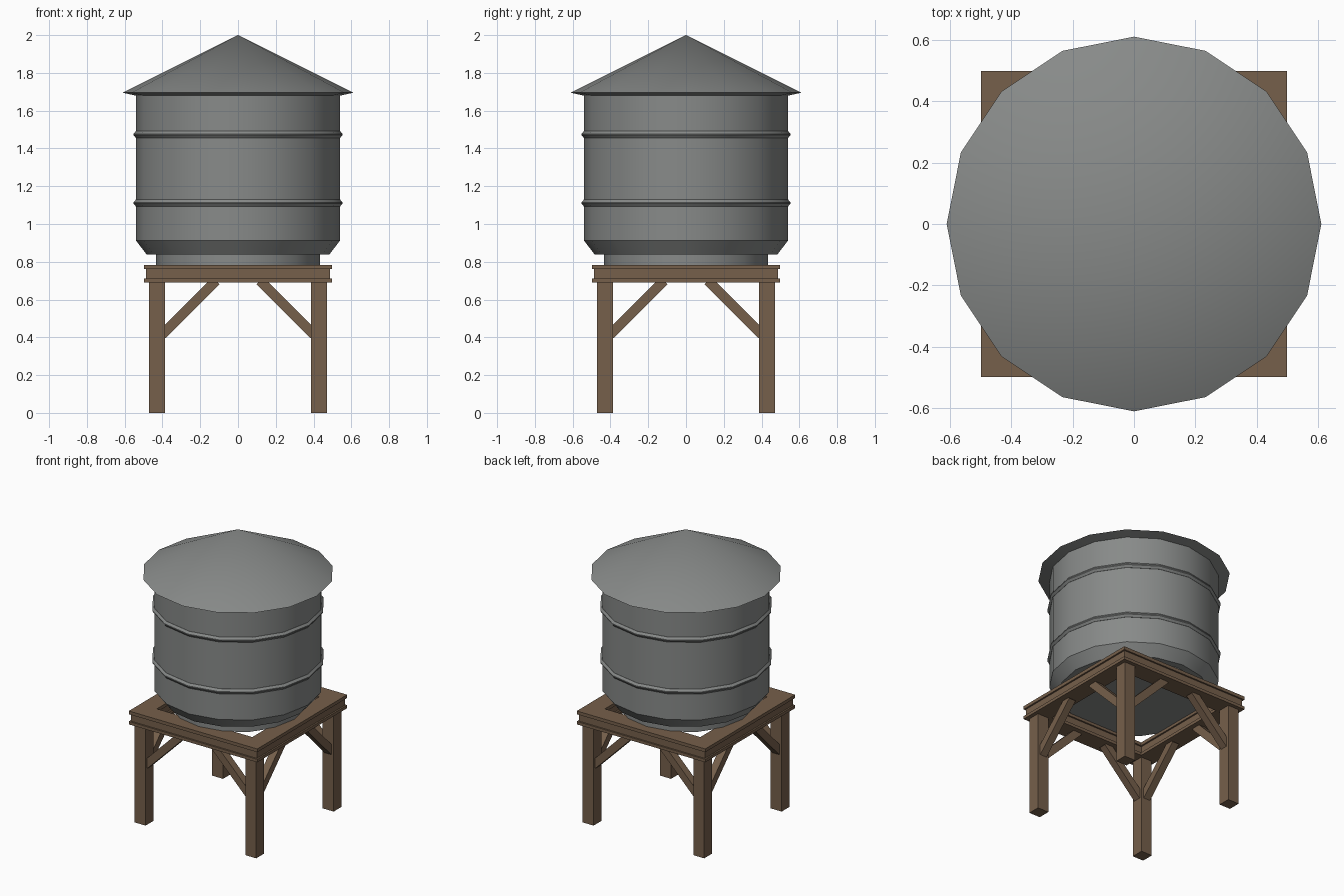
import bpy, bmesh, math
from mathutils import Matrix, Vector

if "Cube" in bpy.data.objects:
    bpy.data.objects.remove(bpy.data.objects["Cube"])


def material(name, rgb):
    m = bpy.data.materials.new(name)
    m.diffuse_color = (*rgb, 1)
    m.use_nodes = True
    m.node_tree.nodes["Principled BSDF"].inputs["Base Color"].default_value = m.diffuse_color
    return m


METAL = material("grey metal", (0.245, 0.255, 0.25))
WOOD = material("brown wood", (0.18, 0.115, 0.07))
SIDES = 16


def finish(name, bm, mat, smooth=False):
    bmesh.ops.remove_doubles(bm, verts=bm.verts, dist=1e-4)
    bmesh.ops.recalc_face_normals(bm, faces=bm.faces)
    me = bpy.data.meshes.new(name)
    bm.to_mesh(me)
    bm.free()
    me.materials.append(mat)
    ob = bpy.data.objects.new(name, me)
    bpy.context.collection.objects.link(ob)
    if smooth:
        bpy.ops.object.select_all(action='DESELECT')
        ob.select_set(True)
        bpy.context.view_layer.objects.active = ob
        bpy.ops.object.shade_smooth_by_angle(angle=math.radians(30))
    return ob


def revolve(name, profile, closed=False):
    """Turn an (r, z) profile around the z axis."""
    bm = bmesh.new()
    vs = [bm.verts.new((r, 0, z)) for r, z in profile]
    es = [bm.edges.new(p) for p in zip(vs, vs[1:])]
    if closed:
        es.append(bm.edges.new((vs[-1], vs[0])))
    bmesh.ops.spin(bm, geom=vs + es, cent=(0, 0, 0), axis=(0, 0, 1),
                   angle=math.tau, steps=SIDES)
    return finish(name, bm, METAL, True)


def add_box(bm, center, size, tilt=0.0, turn=0.0):
    """Box tilted about y, then turned about the z axis of the model."""
    mat = (Matrix.Rotation(turn, 4, 'Z') @ Matrix.Translation(Vector(center))
           @ Matrix.Rotation(tilt, 4, 'Y') @ Matrix.Diagonal((*size, 1)))
    bmesh.ops.create_cube(bm, size=1, matrix=mat)


def square_ring(name, outer, inner, z0, z1):
    bm = bmesh.new()
    loops = [[bm.verts.new((sx * r, sy * r, z))
              for sx, sy in ((-1, -1), (1, -1), (1, 1), (-1, 1))]
             for r, z in ((outer, z0), (outer, z1), (inner, z1), (inner, z0))]
    for k in range(4):
        a, b = loops[k], loops[(k + 1) % 4]
        for i in range(4):
            j = (i + 1) % 4
            bm.faces.new((a[i], a[j], b[j], b[i]))
    return finish(name, bm, WOOD)


# Tank shell with chamfered bottom, narrower base ring
revolve("tank", [(0, 1.68), (0.54, 1.68), (0.54, 0.912), (0.483, 0.838), (0, 0.838)])
revolve("tank_base", [(0.435, 0.845), (0.435, 0.78), (0, 0.78)])

# Conical roof with a slight overhang
revolve("roof", [(0, 2.0), (0.61, 1.695), (0.53, 1.677)])

# Raised hoops
for label, z in (("lower", 1.111), ("upper", 1.474)):
    revolve(label + "_hoop", [(0.535, z + 0.019), (0.541, z + 0.018), (0.553, z + 0.003),
                              (0.553, z - 0.003), (0.541, z - 0.018), (0.535, z - 0.019)],
            closed=True)

# Timber frame: two flanges with a recessed beam between
square_ring("top_frame", 0.498, 0.37, 0.761, 0.784)
square_ring("middle_frame", 0.487, 0.381, 0.711, 0.761)
square_ring("bottom_frame", 0.498, 0.37, 0.69, 0.711)

# Legs and diagonal braces, repeated round the four sides
for i in range(4):
    turn = i * math.pi / 2
    bm = bmesh.new()
    add_box(bm, (-0.429, -0.429, 0.348), (0.085, 0.085, 0.696), turn=turn)
    finish("leg_%d" % (i + 1), bm, WOOD)
    for side, s in (("left", -1), ("right", 1)):
        bm = bmesh.new()
        add_box(bm, (s * 0.259, -0.429, 0.557), (0.405, 0.052, 0.052),
                tilt=s * math.radians(45), turn=turn)
        finish("%s_brace_%d" % (side, i + 1), bm, WOOD)
